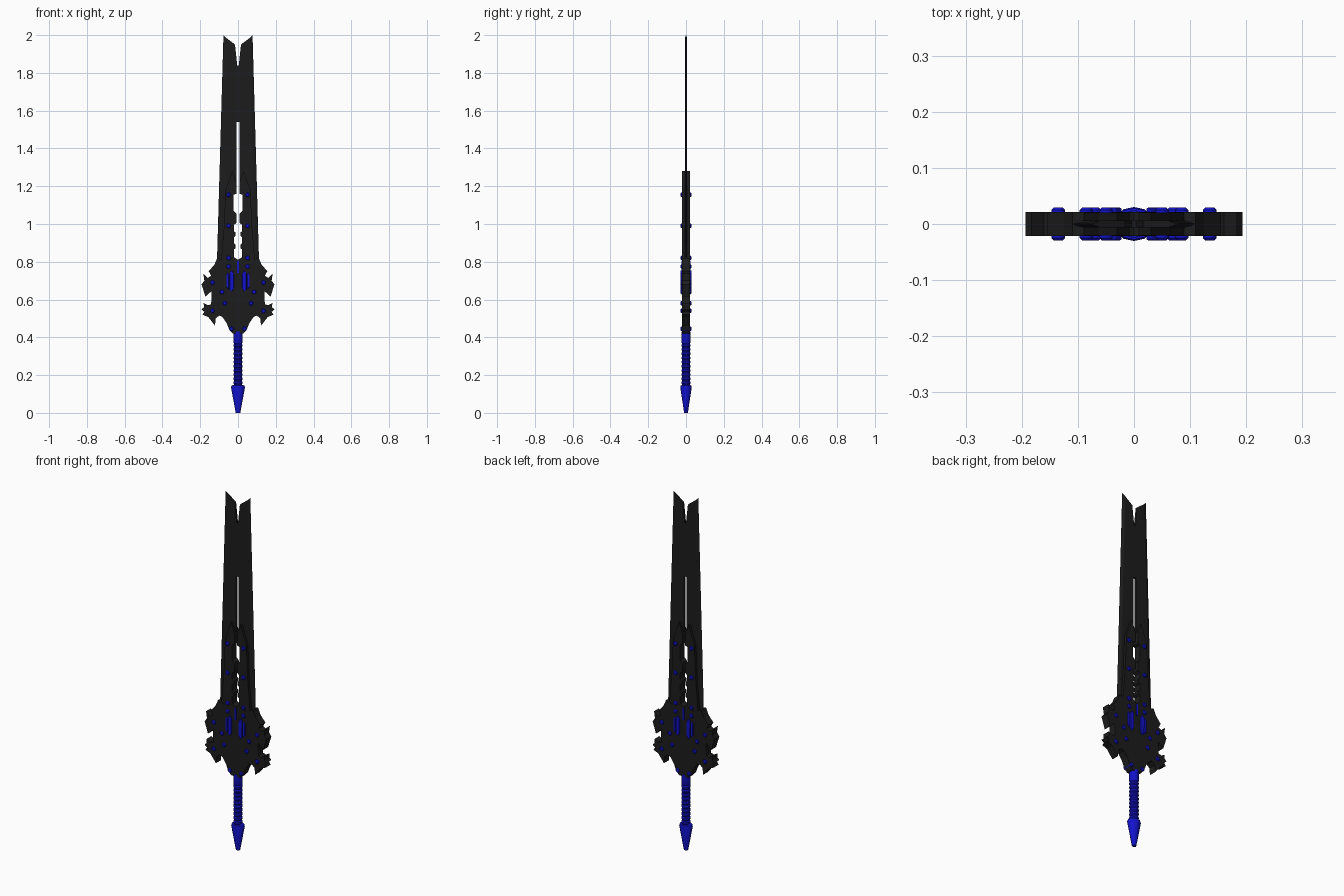
import bpy, bmesh, math


def material(name, rgb):
    m = bpy.data.materials.new(name)
    m.diffuse_color = (*rgb, 1)
    return m


BLACK = material("black_metal", (0.012, 0.012, 0.012))
BLUE = material("blue_metal", (0.006, 0.006, 0.6))


def finish(name, bm, mat):
    bmesh.ops.recalc_face_normals(bm, faces=bm.faces)
    me = bpy.data.meshes.new(name)
    bm.to_mesh(me)
    bm.free()
    ob = bpy.data.objects.new(name, me)
    bpy.context.collection.objects.link(ob)
    me.materials.append(mat)
    return ob


def prism(bm, pts, t):
    """Extrude an x/z outline to y = -t..t."""
    f = [bm.verts.new((x, -t, z)) for x, z in pts]
    b = [bm.verts.new((x, t, z)) for x, z in pts]
    bm.faces.new(f)
    bm.faces.new(b[::-1])
    for i in range(len(pts)):
        j = (i + 1) % len(pts)
        bm.faces.new((f[i], f[j], b[j], b[i]))


def pair(name, pts, t, mat, bevel=0):
    """Flat part plus its mirror image across x = 0."""
    bm = bmesh.new()
    for s in (1, -1):
        prism(bm, [(s * x, z) for x, z in pts], t)
    ob = finish(name, bm, mat)
    if bevel:
        m = ob.modifiers.new("bevel", "BEVEL")
        m.width, m.segments = bevel, 2
    return ob


def lathe(name, prof, mat, n=16, sx=1.0, sy=1.0):
    """Closed solid of revolution around z from (radius, z) points."""
    bm = bmesh.new()
    rings = [[bm.verts.new((r * sx * math.cos(2 * math.pi * k / n),
                            r * sy * math.sin(2 * math.pi * k / n), z))
              for k in range(n)] for r, z in prof]
    for a, b in zip(rings, rings[1:]):
        for k in range(n):
            j = (k + 1) % n
            bm.faces.new((a[k], a[j], b[j], b[k]))
    bm.faces.new(rings[0])
    bm.faces.new(rings[-1])
    return finish(name, bm, mat)


# Thin split blade: flat core and ground cutting edges
pair("blade", [(0.03, 0.75), (0.095, 0.75), (0.094, 0.82), (0.062, 1.985),
               (0.016, 1.95), (0.004, 1.84), (0.0, 1.84), (0.0, 1.54),
               (0.008, 1.54), (0.008, 1.17), (0.03, 1.16)], 0.006, BLACK)
bm = bmesh.new()
for s in (1, -1):
    lo = [bm.verts.new((s * x, y, 0.78)) for x, y in ((0.095, -0.006), (0.112, 0), (0.095, 0.006))]
    hi = [bm.verts.new((s * x, y, z)) for x, y, z in
          ((0.062, -0.006, 1.985), (0.077, 0, 2.0), (0.062, 0.006, 1.985))]
    bm.faces.new(lo)
    bm.faces.new(hi)
    for i in range(3):
        j = (i + 1) % 3
        bm.faces.new((lo[i], lo[j], hi[j], hi[i]))
finish("blade_edges", bm, BLACK)

# Thick spine plates with stepped inner slot
pair("spine", [(0.022, 0.79), (0.022, 0.865), (0.012, 0.872), (0.012, 0.89),
               (0.022, 0.897), (0.022, 0.93), (0.012, 0.937), (0.012, 0.955),
               (0.022, 0.962), (0.022, 0.995), (0.009, 1.005), (0.009, 1.055),
               (0.023, 1.07), (0.023, 1.155), (0.008, 1.16), (0.008, 1.22),
               (0.03, 1.28), (0.066, 1.18), (0.075, 0.98), (0.09, 0.80)], 0.0205, BLACK)

# Guard with jagged wings
half = [(0.022, 0.825), (0.06, 0.80), (0.09, 0.815), (0.11, 0.82), (0.125, 0.785),
        (0.155, 0.75), (0.142, 0.725), (0.16, 0.715), (0.184, 0.738), (0.178, 0.70),
        (0.193, 0.68), (0.172, 0.615), (0.14, 0.645), (0.142, 0.575), (0.16, 0.57),
        (0.182, 0.582), (0.18, 0.56), (0.193, 0.548), (0.178, 0.535), (0.188, 0.52),
        (0.158, 0.508), (0.122, 0.462), (0.118, 0.50), (0.1, 0.515), (0.082, 0.508),
        (0.06, 0.475), (0.046, 0.44), (0.028, 0.42)]
bm = bmesh.new()
prism(bm, [(0, 0.81)] + half + [(-x, z) for x, z in reversed(half)], 0.0215)
finish("guard", bm, BLACK)

# Blue inlays on the guard
pair("inner_inlay", [(0.022, 0.66), (0.022, 0.735), (0.032, 0.755), (0.044, 0.74),
                     (0.044, 0.65), (0.034, 0.64)], 0.029, BLUE, 0.003)
pair("outer_inlay", [(0.048, 0.655), (0.048, 0.735), (0.056, 0.742), (0.061, 0.73),
                     (0.061, 0.665)], 0.027, BLUE, 0.003)
bm = bmesh.new()
prism(bm, [(-0.005, 0.74), (0.005, 0.74), (0.005, 0.805), (-0.005, 0.805)], 0.024)
finish("centre_inlay", bm, BLUE)

# Rivets passing through the plates
for x, z in ((0.05, 1.155), (0.05, 0.99), (0.05, 0.82), (0.05, 0.775), (0.135, 0.69),
             (0.085, 0.64), (0.07, 0.58), (0.135, 0.54), (0.035, 0.445)):
    for s in (1, -1):
        r = lathe("rivet", [(0.008, -0.029), (0.012, -0.025), (0.012, 0.025), (0.008, 0.029)], BLUE, 12)
        r.rotation_euler.x = math.pi / 2
        r.location = (s * x, 0, z)

# Ribbed grip with collar
grip = [(0.02, 0.13)]
for i in range(10):
    z = 0.15 + i * 0.022
    grip += [(0.02, z), (0.024, z + 0.005), (0.024, z + 0.013), (0.02, z + 0.018)]
grip += [(0.024, 0.372), (0.024, 0.43)]
lathe("grip", grip, BLUE, 16)

# Tapered pommel
lathe("pommel", [(0.012, 0.0), (0.037, 0.135), (0.034, 0.145), (0.02, 0.148)], BLUE, 12, 1.0, 0.82)

# Smooth the round parts
bpy.ops.object.select_all(action='DESELECT')
for ob in bpy.data.objects:
    if ob.name.startswith(("rivet", "grip", "pommel")):
        ob.select_set(True)
        bpy.context.view_layer.objects.active = ob
bpy.ops.object.shade_smooth_by_angle(angle=math.radians(35))
